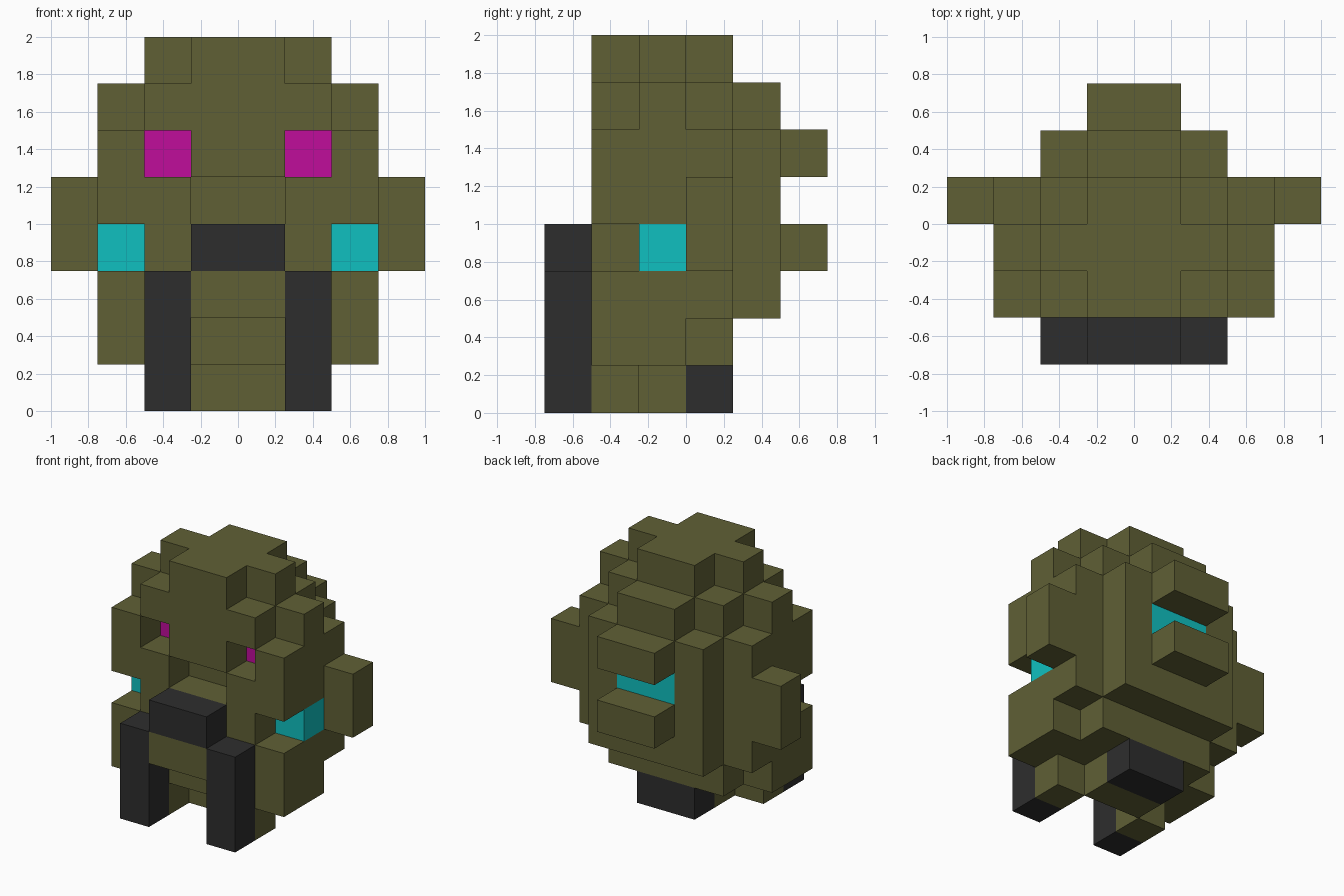
import bpy, bmesh
from mathutils import Vector

if "Cube" in bpy.data.objects:
    bpy.data.objects.remove(bpy.data.objects["Cube"])

U = 0.25  # edge length of one block


def material(name, rgb):
    m = bpy.data.materials.new(name)
    m.diffuse_color = (*rgb, 1)
    m.use_nodes = True
    bsdf = m.node_tree.nodes["Principled BSDF"]
    bsdf.inputs["Base Color"].default_value = (*rgb, 1)
    bsdf.inputs["Roughness"].default_value = 0.8
    return m


OLIVE = material("olive", (0.117, 0.117, 0.036))
CHARCOAL = material("charcoal", (0.027, 0.027, 0.027))
MAGENTA = material("magenta", (0.53, 0.004, 0.33))
CYAN = material("cyan", (0.005, 0.53, 0.53))

# the six face directions, each with the two directions spanning its face
AXES = [Vector((1, 0, 0)), Vector((0, 1, 0)), Vector((0, 0, 1))]
SIDES = [(AXES[i] * s, AXES[(i + 1) % 3], AXES[(i + 2) % 3] * s)
         for i in range(3) for s in (1, -1)]


def part(name, mat, boxes, sides=(1, -1)):
    """Weld block-unit boxes (x0, x1, y0, y1, z0, z1), mirrored in x, into one shell."""
    cells = set()
    for x0, x1, y0, y1, z0, z1 in boxes:
        for x in range(x0, x1):
            for y in range(y0, y1):
                for z in range(z0, z1):
                    cells.update((x if s > 0 else -1 - x, y, z) for s in sides)
    bm = bmesh.new()
    for c in sorted(cells):
        mid = Vector(c) + Vector((0.5, 0.5, 0.5))
        for n, a, b in SIDES:
            if tuple(int(v) for v in Vector(c) + n) in cells:
                continue  # hidden between two blocks
            ring = [mid + (n + a * i + b * j) / 2
                    for i, j in ((-1, -1), (1, -1), (1, 1), (-1, 1))]
            bm.faces.new([bm.verts.new(p * U) for p in ring])
    bmesh.ops.remove_doubles(bm, verts=bm.verts, dist=0.001)
    me = bpy.data.meshes.new(name)
    bm.to_mesh(me)
    bm.free()
    me.materials.append(mat)
    ob = bpy.data.objects.new(name, me)
    bpy.context.collection.objects.link(ob)
    return ob


# Stepped head, with eye sockets and a mouth slot left open
part("head", OLIVE, [
    (0, 1, -2, 1, 7, 8), (1, 2, -1, 0, 7, 8),                        # crown
    (0, 1, -2, 2, 6, 7), (1, 2, -2, 1, 6, 7), (2, 3, -1, 0, 6, 7),   # brow
    (0, 1, -2, 2, 5, 6), (1, 2, 0, 2, 5, 6), (2, 3, -2, 1, 5, 6),    # eye level
    (0, 1, -1, 1, 4, 5), (1, 2, -2, 2, 4, 5), (2, 3, -2, 1, 4, 5),   # mouth level
])

# Body below the mouth, with notches at the sides
part("torso", OLIVE, [
    (0, 2, -2, 2, 3, 4), (2, 3, 0, 1, 3, 4),
    (0, 2, -2, 2, 2, 3), (2, 3, -2, 1, 2, 3),
    (0, 2, -2, 1, 1, 2), (2, 3, -2, 0, 1, 2),
    (0, 1, -1, 0, 0, 1),
])

# Recessed eyes, side lights and back light
part("eyes", MAGENTA, [(1, 2, -1, 0, 5, 6)])
part("side_lights", CYAN, [(2, 3, -1, 0, 3, 4)])
part("back_light", CYAN, [(0, 1, 1, 2, 4, 5)])

# Ridges above and below the back light
part("upper_back_ridge", OLIVE, [(0, 1, 2, 3, 5, 6)])
part("lower_back_ridge", OLIVE, [(0, 1, 2, 3, 3, 4)])

# Dark frame at the front, around the chin
part("front_bar", CHARCOAL, [(0, 1, -3, -2, 3, 4)])
part("chin", OLIVE, [(0, 1, -3, -2, 2, 3)])

# Limbs, one object for each side
for side, s in (("left", 1), ("right", -1)):
    part(side + "_arm", OLIVE, [(3, 4, 0, 1, 3, 5)], (s,))
    part(side + "_front_post", CHARCOAL, [(1, 2, -3, -2, 0, 3)], (s,))
    part(side + "_foot", OLIVE, [(1, 2, -2, -1, 0, 1)], (s,))

# Dark support under the rear
part("rear_foot", CHARCOAL, [(0, 1, 0, 1, 0, 1)])
